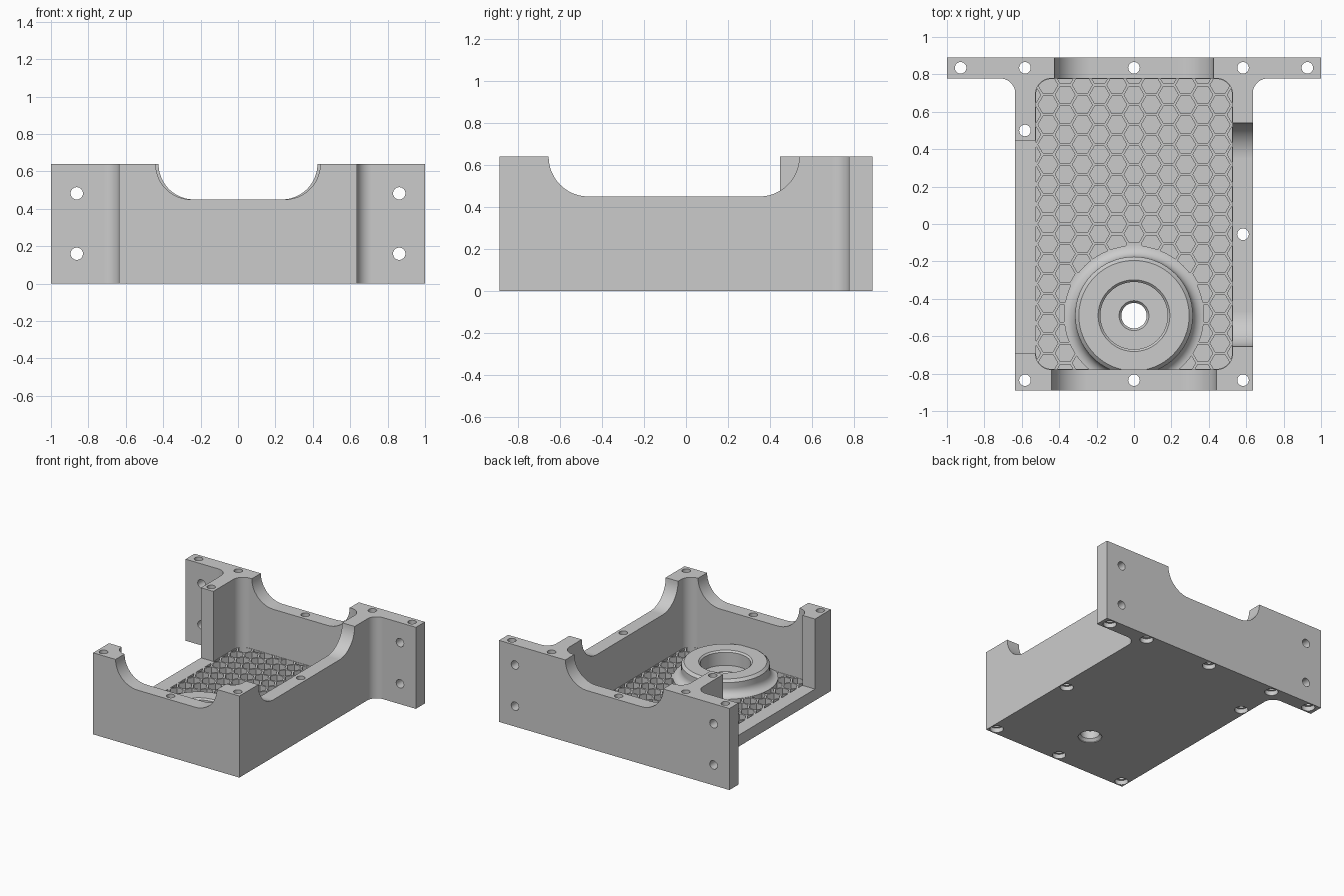
import bpy, bmesh
from math import cos, sin, pi, hypot

if "Cube" in bpy.data.objects:
    bpy.data.objects.remove(bpy.data.objects["Cube"])

HEIGHT, FLOOR = 0.64, 0.09
WALL_X, WALL_Y = 0.635, 0.89
IN_X, IN_Y = 0.527, 0.778


def arc(cx, cy, r, a0, a1, n=12):
    return [(cx + r * cos(a0 + (a1 - a0) * i / n), cy + r * sin(a0 + (a1 - a0) * i / n))
            for i in range(n + 1)]


def rounded_rect(x, y, r):
    pts = []
    for i, (sx, sy) in enumerate([(1, 1), (-1, 1), (-1, -1), (1, -1)]):
        pts += arc(sx * (x - r), sy * (y - r), r, i * pi / 2, (i + 1) * pi / 2)
    return pts


def prism(bm, pts, lo, hi, axis="z"):
    """Extrude a 2D outline along the given axis."""
    place = {"z": lambda u, v, w: (u, v, w),
             "y": lambda u, v, w: (u, w, v),
             "x": lambda u, v, w: (w, u, v)}[axis]
    a = [bm.verts.new(place(u, v, lo)) for u, v in pts]
    b = [bm.verts.new(place(u, v, hi)) for u, v in pts]
    bm.faces.new(a)
    bm.faces.new(b)
    for i in range(len(pts)):
        j = (i + 1) % len(pts)
        bm.faces.new((a[i], a[j], b[j], b[i]))


def lathe(bm, profile, cx, cy, seg=32):
    """Turn a (radius, z) profile into a capped solid."""
    rings = [[bm.verts.new((cx + r * cos(2 * pi * i / seg), cy + r * sin(2 * pi * i / seg), z))
              for i in range(seg)] for r, z in profile]
    for a, b in zip(rings, rings[1:]):
        for i in range(seg):
            j = (i + 1) % seg
            bm.faces.new((a[i], a[j], b[j], b[i]))
    bm.faces.new(rings[0])
    bm.faces.new(rings[-1])


def finish(bm, name):
    bmesh.ops.recalc_face_normals(bm, faces=bm.faces[:])
    mesh = bpy.data.meshes.new(name)
    bm.to_mesh(mesh)
    bm.free()
    obj = bpy.data.objects.new(name, mesh)
    bpy.context.collection.objects.link(obj)
    return obj


def combine(target, tool, operation):
    """Apply a boolean and discard the tool."""
    tool.hide_render = True
    mod = target.modifiers.new("cut", "BOOLEAN")
    mod.operation, mod.solver, mod.object = operation, "EXACT", tool
    bpy.context.view_layer.objects.active = target
    bpy.ops.object.modifier_apply(modifier=mod.name)
    bpy.data.objects.remove(tool)


def scoop(a, b, bottom=0.45, r=0.19):
    """Outline of a wide notch with rounded lower corners."""
    z = bottom + r
    return ([(a, 0.8)] + arc(a + r, z, r, pi, 1.5 * pi)
            + arc(b - r, z, r, 1.5 * pi, 2 * pi) + [(b, 0.8)])


# Body outline with filleted back flange
half = ([(WALL_X, -WALL_Y)] + arc(WALL_X + 0.08, IN_Y - 0.08, 0.08, pi, pi / 2)
        + [(1, IN_Y), (1, WALL_Y)])
bm = bmesh.new()
prism(bm, half + [(-x, y) for x, y in reversed(half)], 0, HEIGHT)
body = finish(bm, "gearbox_housing")

# Inner cavity
bm = bmesh.new()
prism(bm, rounded_rect(IN_X, IN_Y, 0.085), FLOOR, 0.8)
combine(body, finish(bm, "cavity_cutter"), "DIFFERENCE")

# Wall notches: front, back, one side scooped, the other open to the floor
bm = bmesh.new()
prism(bm, scoop(-0.44, 0.44), -1, -0.7, "y")
prism(bm, scoop(-0.425, 0.425), 0.7, 1, "y")
prism(bm, scoop(-0.655, 0.54), 0.45, 0.8, "x")
prism(bm, [(-0.693, FLOOR), (0.447, FLOOR), (0.447, 0.8), (-0.693, 0.8)], -0.8, -0.45, "x")
combine(body, finish(bm, "notch_cutter"), "DIFFERENCE")

# Honeycomb pockets, clipped to the floor area
bm = bmesh.new()
col, row = 0.092, 0.1062
for i in range(-6, 7):
    for k in range(-8, 9):
        x, y = i * col, (k + (0.5 if i % 2 == 0 else 0)) * row
        if hypot(x, y + 0.49) > 0.34 and abs(y) < 0.82:
            prism(bm, arc(x, y, 0.053, 0, 5 * pi / 3, 5), 0.04, 0.13)
pockets = finish(bm, "honeycomb_cutter")
bm = bmesh.new()
prism(bm, rounded_rect(IN_X - 0.003, IN_Y - 0.003, 0.083), 0.02, 0.2)
combine(pockets, finish(bm, "clip_block"), "INTERSECT")
combine(body, pockets, "DIFFERENCE")

# Bearing boss with a flared base
bm = bmesh.new()
flare = arc(0.375, FLOOR + 0.062, 0.06, 1.5 * pi, pi, 8)
lathe(bm, [(0.375, 0.03)] + flare + [(0.315, 0.195), (0.295, 0.215)], 0, -0.49, 64)
combine(body, finish(bm, "bearing_boss"), "UNION")

# Bearing bore and counterbored vertical screw holes
bm = bmesh.new()
lathe(bm, [(0.085, -0.02), (0.085, 0.005), (0.068, 0.025), (0.068, 0.085), (0.08, 0.1),
           (0.18, 0.1), (0.18, 0.203), (0.204, 0.227)], 0, -0.49, 48)
spots = [(x, 0.835) for x in (-0.927, -0.583, 0, 0.583, 0.927)]
spots += [(x, -0.835) for x in (-0.583, 0, 0.583)] + [(-0.583, 0.5), (0.583, -0.055)]
for x, y in spots:
    lathe(bm, [(0.048, -0.05), (0.048, 0.035), (0.031, 0.035), (0.031, 0.8)], x, y, 24)
combine(body, finish(bm, "screw_hole_cutter"), "DIFFERENCE")

# Mounting holes through the flange
bm = bmesh.new()
for x in (-0.862, 0.862):
    for z in (0.16, 0.483):
        prism(bm, arc(x, z, 0.033, 0, 2 * pi * 23 / 24, 23), 0.7, 1, "y")
combine(body, finish(bm, "mounting_hole_cutter"), "DIFFERENCE")

# Material and shading
grey = bpy.data.materials.new("light_grey")
grey.use_nodes = True
colour = (0.6, 0.6, 0.6, 1)
grey.diffuse_color = colour
grey.node_tree.nodes["Principled BSDF"].inputs["Base Color"].default_value = colour
body.data.materials.clear()
body.data.materials.append(grey)
for poly in body.data.polygons:
    poly.material_index = 0

bpy.ops.object.select_all(action="DESELECT")
body.select_set(True)
bpy.context.view_layer.objects.active = body
bpy.ops.object.shade_smooth_by_angle(angle=pi / 6)
weighted = body.modifiers.new("weighted_normals", "WEIGHTED_NORMAL")
weighted.keep_sharp = True
